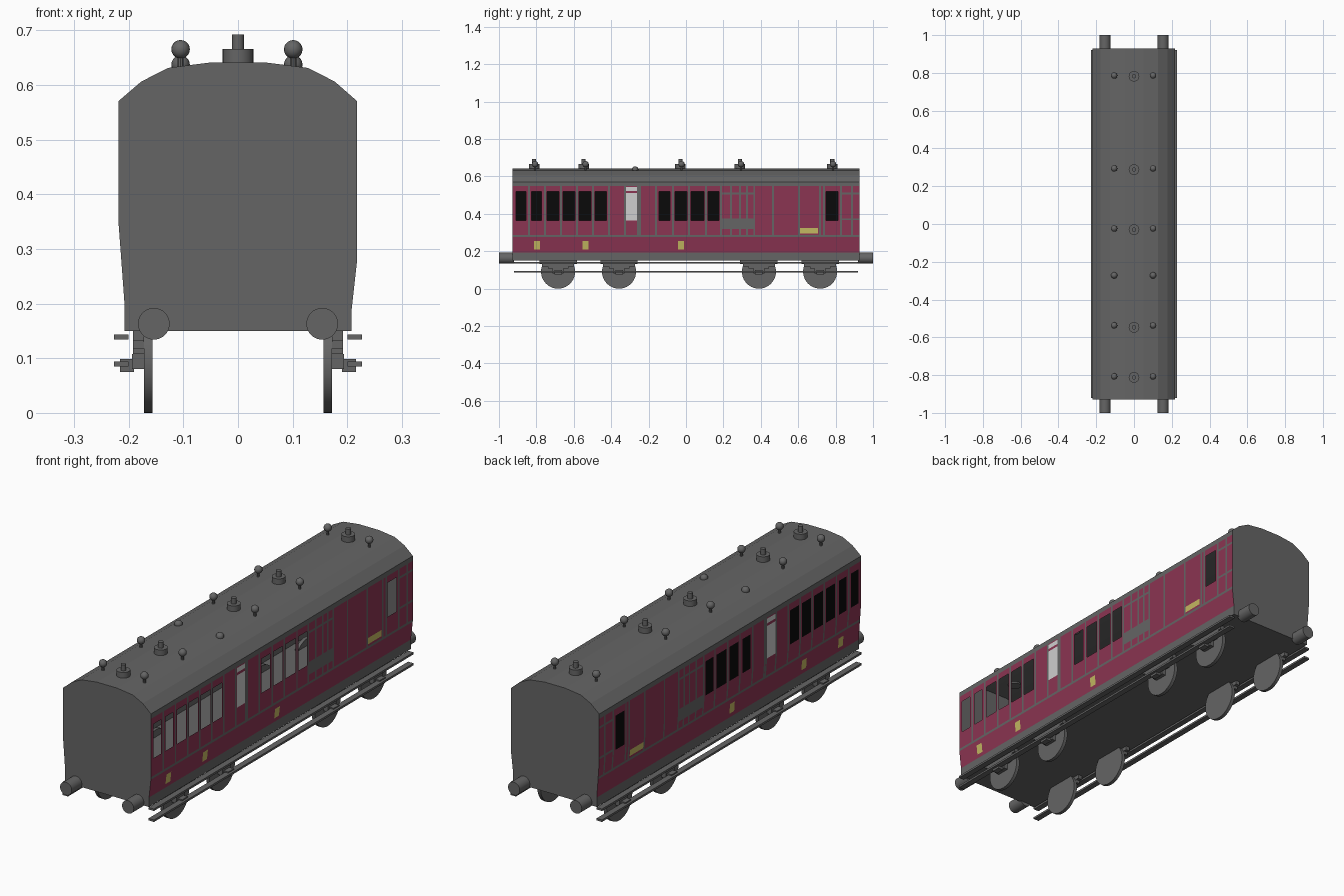
import bpy, bmesh, math
from mathutils import Matrix

if "Cube" in bpy.data.objects:
    bpy.data.objects.remove(bpy.data.objects["Cube"])

def mat(name, r, g, b):
    m = bpy.data.materials.new(name)
    m.diffuse_color = (r, g, b, 1)
    m.use_nodes = True
    m.node_tree.nodes["Principled BSDF"].inputs["Base Color"].default_value = m.diffuse_color
    return m

GREY = mat("grey", 0.13, 0.13, 0.13)
MAROON = mat("maroon", 0.26, 0.035, 0.085)
BLACK = mat("black", 0.003, 0.003, 0.003)
WHITE = mat("white", 0.62, 0.62, 0.62)
YELLOW = mat("yellow", 0.55, 0.48, 0.12)
MATS = [GREY, MAROON, BLACK, WHITE, YELLOW]

L = 0.928   # half length of the body
# wall outlines as (z, half width), and the roof arc as (x, z)
RIGHT = [(0.15, 0.208), (0.19, 0.208), (0.28, 0.218), (0.57, 0.218)]
LEFT = [(0.15, 0.208), (0.205, 0.208), (0.28, 0.2135), (0.354, 0.219), (0.57, 0.219)]
ROOF = [(0.218, 0.57), (0.177, 0.606), (0.128, 0.631), (0.05, 0.641),
        (-0.05, 0.641), (-0.128, 0.631), (-0.177, 0.606), (-0.219, 0.57)]

def finish(name, bm, smooth=False):
    me = bpy.data.meshes.new(name)
    bm.to_mesh(me)
    bm.free()
    ob = bpy.data.objects.new(name, me)
    bpy.context.collection.objects.link(ob)
    for m in MATS:
        me.materials.append(m)
    if smooth:
        bpy.context.view_layer.objects.active = ob
        ob.select_set(True)
        bpy.ops.object.shade_smooth_by_angle(angle=math.radians(35))
        ob.select_set(False)
    return ob

def box(bm, x0, x1, y0, y1, z0, z1):
    m = Matrix.Translation(((x0+x1)/2, (y0+y1)/2, (z0+z1)/2))
    m = m @ Matrix.Diagonal((abs(x1-x0), y1-y0, z1-z0, 1))
    bmesh.ops.create_cube(bm, size=1, matrix=m)

def cyl(bm, c, r, depth, axis='Z', seg=24):
    rot = {'Z': Matrix(), 'X': Matrix.Rotation(math.pi/2, 4, 'Y'),
           'Y': Matrix.Rotation(math.pi/2, 4, 'X')}[axis]
    bmesh.ops.create_cone(bm, cap_ends=True, segments=seg, radius1=r, radius2=r,
                          depth=depth, matrix=Matrix.Translation(c) @ rot)

# roof, ends and floor
def sheet(name, polys):
    bm = bmesh.new()
    for p in polys:
        bm.faces.new([bm.verts.new(v) for v in p])
    bmesh.ops.remove_doubles(bm, verts=bm.verts, dist=1e-5)
    return finish(name, bm)

sheet("roof", [[(a[0], -L, a[1]), (a[0], L, a[1]), (b[0], L, b[1]), (b[0], -L, b[1])]
               for a, b in zip(ROOF, ROOF[1:])])
outline = [(x, z) for z, x in RIGHT] + ROOF[1:-1] + [(-x, z) for z, x in reversed(LEFT)]
sheet("front_end", [[(x, -L, z) for x, z in outline]])
sheet("back_end", [[(x, L, z) for x, z in reversed(outline)]])
sheet("floor", [[(-.208, -L, .15), (-.208, L, .15), (.208, L, .15), (.208, -L, .15)]])

# painted side layout: (y0, y1, z0, z1, colour index), later entries on top
TOP, WAIST = 0.548, 0.286
rects = [(-L, L, WAIST, TOP, 1), (-L, L, 0.193, 0.275, 1)]
for y in (-.84, -.754, -.668, -.583, -.497, -.412, -.326, -.256, -.245, -.16, -.07, .016,
          .107, .187, .24, .288, .326, .365, .465, .605, .716, .738, .829, .888):
    rects.append((y-.005, y+.005, WAIST, TOP, 0))                 # upright mouldings
rects += [(.187, .365, .503, .513, 0), (.187, .365, .318, .375, 0),
          (.829, L, .503, .513, 0), (.829, L, .366, .376, 0)]      # cross mouldings
for y0, y1 in [(-.909, -.856), (-.826, -.772), (-.743, -.679), (-.658, -.594), (-.572, -.508),
               (-.487, -.425), (-.144, -.086), (-.059, .005), (.027, .096), (.118, .176),
               (.749, .813)]:
    rects.append((y0, y1, .365, .518, 2))                         # windows
rects += [(-.32, -.262, .365, .51, 3), (-.32, -.262, .522, .543, 3)]  # white door light
rects.append((.61, .706, .295, .323, 4))                          # yellow strip
for y in (-.797, -.537, -.027):
    rects.append((y-.017, y+.017, .21, .254, 4))                  # yellow badges

def width_at(prof, z):
    for (z0, x0), (z1, x1) in zip(prof, prof[1:]):
        if z <= z1 + 1e-6:
            return x0 + (x1-x0)*(z-z0)/(z1-z0)

def wall(name, prof, side, open_windows):
    ys = sorted({round(v, 4) for r in rects for v in r[:2]})
    zs = sorted({round(v, 4) for r in rects for v in r[2:4]} | {p[0] for p in prof})
    bm = bmesh.new()
    grid = [[bm.verts.new((side*width_at(prof, z), y, z)) for z in zs] for y in ys]
    for i in range(len(ys)-1):
        for j in range(len(zs)-1):
            cy, cz = (ys[i]+ys[i+1])/2, (zs[j]+zs[j+1])/2
            col = 0
            for y0, y1, z0, z1, c in rects:
                if y0 < cy < y1 and z0 < cz < z1:
                    col = c
            if col == 2 and open_windows:
                continue
            q = [grid[i][j], grid[i+1][j], grid[i+1][j+1], grid[i][j+1]]
            bm.faces.new(q if side > 0 else q[::-1]).material_index = col
    bmesh.ops.delete(bm, geom=[v for v in bm.verts if not v.link_faces], context='VERTS')
    finish(name, bm)

wall("right_side", RIGHT, 1, True)
wall("left_side", LEFT, -1, False)

# roof lamps
bm = bmesh.new()
for y in (.782, .288, -.03, -.547, -.812):
    cyl(bm, (0, y, .65), .028, .032)
    cyl(bm, (0, y, .677), .011, .03, seg=16)
finish("roof_lamps", bm, True)

# ball ventilators on stems, with one low pair
bm = bmesh.new()
for y in (.786, .294, -.024, -.272, -.537, -.807):
    for x in (-.105, .101):
        low = y == -.272
        bmesh.ops.create_uvsphere(bm, u_segments=16, v_segments=10, radius=.017,
                                  matrix=Matrix.Translation((x, y, .637 if low else .665)))
        if not low:
            cyl(bm, (x, y, .642), .006, .03, seg=10)
finish("roof_ventilators", bm, True)

# buffers
bm = bmesh.new()
for x in (-.154, .154):
    for s in (-1, 1):
        cyl(bm, (x, s*.96, .163), .029, .08, 'Y', 32)
finish("buffers", bm, True)

# wheels
AXLES = (-.684, -.358, .39, .717)
bm = bmesh.new()
for y in AXLES:
    for s in (-1, 1):
        cyl(bm, (s*.164, y, .091), .091, .016, 'X', 40)
finish("wheels", bm, True)

# springs, axle boxes and footboards
bm = bmesh.new()
for s in (-1, 1):
    for y in AXLES:
        for half, z0, z1 in ((.1, .132, .15), (.085, .118, .132), (.055, .108, .118)):
            box(bm, s*.172, s*.192, y-half, y+half, z0, z1)
        box(bm, s*.172, s*.194, y-.03, y+.03, .08, .108)
        box(bm, s*.19, s*.216, y-.02, y+.02, .075, .099)
finish("springs_and_axle_boxes", bm)
bm = bmesh.new()
for s in (-1, 1):
    box(bm, s*.2, s*.227, -.92, .92, .134, .143)
    box(bm, s*.2, s*.227, -.92, .92, .085, .094)
finish("footboards", bm)
